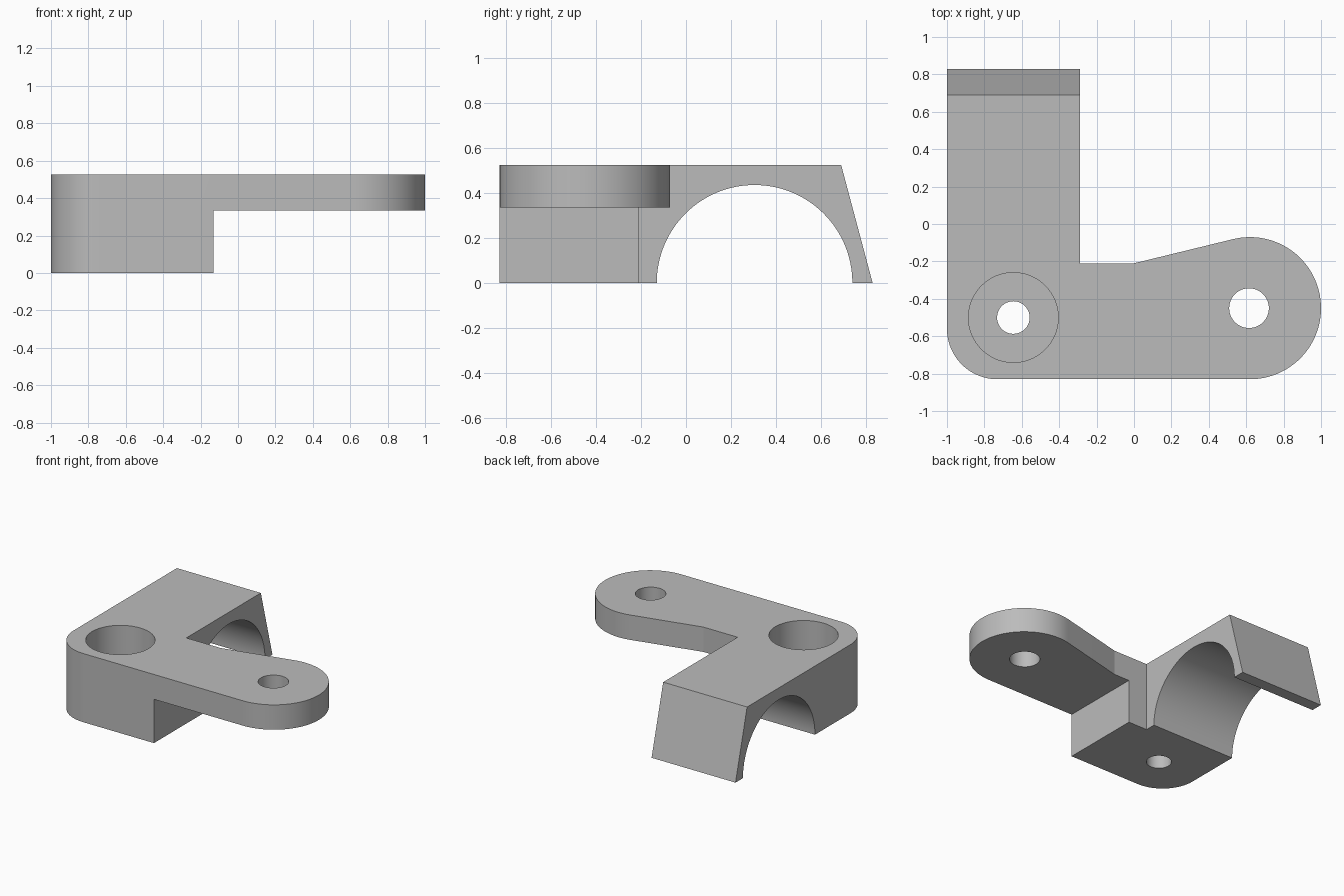
import bpy
import bmesh
from math import acos, atan2, cos, hypot, pi, radians, sin
from mathutils import Vector

if "Cube" in bpy.data.objects:
    bpy.data.objects.remove(bpy.data.objects["Cube"])

HEIGHT = 0.525
PLATE_UNDERSIDE = 0.335
FRONT, BACK = -0.83, 0.83
LEG_SIDE = -0.29


def arc(cx, cy, r, start, end, steps):
    return [(cx + r * cos(start + (end - start) * i / steps),
             cy + r * sin(start + (end - start) * i / steps))
            for i in range(steps + 1)]


def circle(cx, cy, r, steps=96):
    return arc(cx, cy, r, 0, 2 * pi, steps)[:-1]


def prism(name, outline, lo, hi, axis="z"):
    """Extrude an outline along z (points are x, y) or along x (points are y, z)."""
    place = (lambda a, b, t: (a, b, t)) if axis == "z" else (lambda a, b, t: (t, a, b))
    bm = bmesh.new()
    base = bm.faces.new([bm.verts.new(place(a, b, lo)) for a, b in outline])
    moved = bmesh.ops.extrude_face_region(bm, geom=[base])["geom"]
    bmesh.ops.translate(bm, vec=Vector(place(0, 0, hi - lo)),
                        verts=[v for v in moved if isinstance(v, bmesh.types.BMVert)])
    bmesh.ops.recalc_face_normals(bm, faces=bm.faces)
    mesh = bpy.data.meshes.new(name)
    bm.to_mesh(mesh)
    bm.free()
    obj = bpy.data.objects.new(name, mesh)
    bpy.context.collection.objects.link(obj)
    return obj


# L-shaped plan: clamp leg, rounded corner and arm with a round end
corner_r, end_r = 0.27, 0.38
end_x, end_y = 0.62, FRONT + end_r
bend = (0.0, -0.21)
dx, dy = bend[0] - end_x, bend[1] - end_y
tangent = atan2(dy, dx) - acos(end_r / hypot(dx, dy))
plan = [(LEG_SIDE, BACK), (-1, BACK)]
plan += arc(-1 + corner_r, FRONT + corner_r, corner_r, pi, 1.5 * pi, 24)
plan += arc(end_x, end_y, end_r, -pi / 2, tangent, 50)
plan += [bend, (LEG_SIDE, bend[1])]
bracket = prism("clamp_bracket", plan, 0, HEIGHT)

# Cutters: arm clearance, sloped back, pipe arch, screw holes
cutters = [
    prism("arm_clearance", [(-0.13, -1), (1.2, -1), (1.2, 1), (-0.13, 1)],
          -0.1, PLATE_UNDERSIDE),
    prism("back_slope", [(BACK, 0), (0.69, HEIGHT), (0.69, 0.7), (1, 0.7), (1, 0)],
          -1.2, 0, "x"),
    prism("pipe_arch", circle(0.305, 0, 0.435, 128), -1.2, 0, "x"),
    prism("screw_hole", circle(-0.645, -0.5, 0.087), -0.1, 0.7),
    prism("screw_counterbore", circle(-0.645, -0.5, 0.24), 0.19, 0.7),
    prism("arm_hole", circle(0.615, -0.45, 0.106), -0.1, 0.7),
]
bpy.context.view_layer.objects.active = bracket
for cutter in cutters:
    cutter.hide_render = True
    mod = bracket.modifiers.new(cutter.name, "BOOLEAN")
    mod.operation = "DIFFERENCE"
    mod.solver = "EXACT"
    mod.object = cutter
    bpy.ops.object.modifier_apply(modifier=mod.name)
for cutter in cutters:
    bpy.data.objects.remove(cutter)

# Plain grey finish
grey = bpy.data.materials.new("plain_grey")
grey.use_nodes = True
colour = (0.5, 0.5, 0.5, 1)
grey.diffuse_color = colour
grey.node_tree.nodes["Principled BSDF"].inputs["Base Color"].default_value = colour
bracket.data.materials.clear()
bracket.data.materials.append(grey)

# Smooth curved walls, crisp corners
for obj in bpy.context.selected_objects:
    obj.select_set(False)
bracket.select_set(True)
bpy.ops.object.shade_smooth_by_angle(angle=radians(10))
